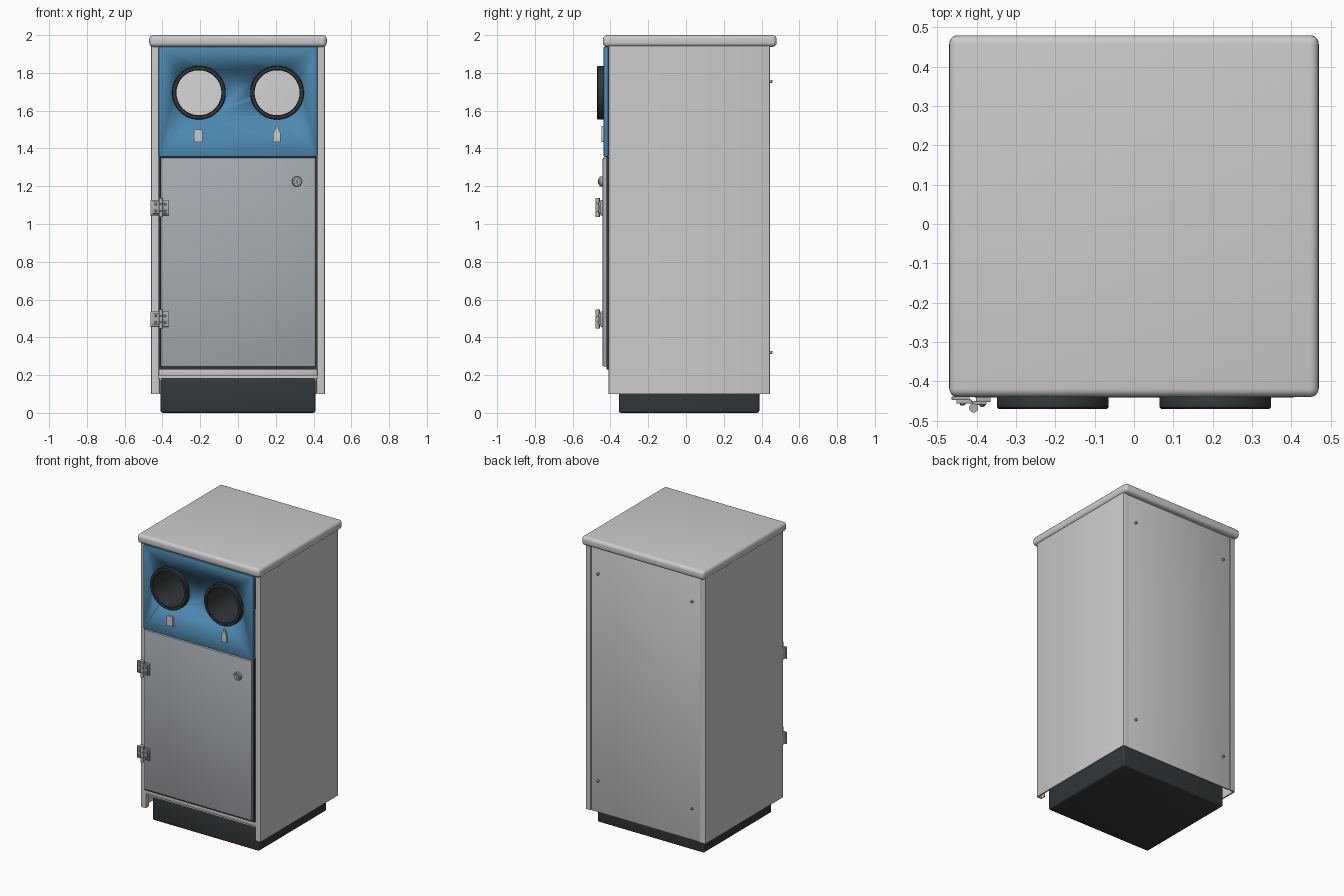
import bpy, bmesh, math
from mathutils import Vector, Matrix

if "Cube" in bpy.data.objects:
    bpy.data.objects.remove(bpy.data.objects["Cube"])


def material(name, rgb):
    m = bpy.data.materials.new(name)
    m.diffuse_color = (*rgb, 1)
    m.use_nodes = True
    m.node_tree.nodes["Principled BSDF"].inputs["Base Color"].default_value = m.diffuse_color
    return m


BLUE = material("blue_paint", (0.075, 0.25, 0.44))
DOOR = material("door_grey", (0.39, 0.41, 0.435))
DARK = material("dark_plastic", (0.033, 0.038, 0.042))
METAL = material("hinge_metal", (0.42, 0.43, 0.44))


def finish(bm, name, mat=None, bevel=0, segments=2):
    bmesh.ops.recalc_face_normals(bm, faces=bm.faces)
    me = bpy.data.meshes.new(name)
    bm.to_mesh(me)
    bm.free()
    ob = bpy.data.objects.new(name, me)
    bpy.context.collection.objects.link(ob)
    if mat:
        me.materials.append(mat)
    bpy.ops.object.select_all(action='DESELECT')
    bpy.context.view_layer.objects.active = ob
    ob.select_set(True)
    if bevel:
        b = ob.modifiers.new("bevel", 'BEVEL')
        b.width, b.segments = bevel, segments
        bpy.ops.object.modifier_apply(modifier=b.name)
    bpy.ops.object.shade_smooth_by_angle(angle=math.radians(35))
    return ob


def box(name, x, y, z, mat=None, bevel=0, segments=2):
    bm = bmesh.new()
    bmesh.ops.create_cube(bm, size=1)
    for v in bm.verts:
        v.co = [(r[0] + r[1]) / 2 + c * (r[1] - r[0]) for c, r in zip(v.co, (x, y, z))]
    return finish(bm, name, mat, bevel, segments)


def extrude(name, pts, vec, mat=None):
    """Fill a 3D outline and push it along vec."""
    bm = bmesh.new()
    f = bm.faces.new([bm.verts.new(p) for p in pts])
    ext = bmesh.ops.extrude_face_region(bm, geom=[f])
    bmesh.ops.translate(bm, vec=Vector(vec),
                        verts=[e for e in ext['geom'] if isinstance(e, bmesh.types.BMVert)])
    return finish(bm, name, mat)


def lathe(name, profile, x, z, mat=None, n=64, closed=False):
    """Revolve (radius, y) points round a front-to-back axis."""
    bm = bmesh.new()
    rings = [[bm.verts.new((x + r * math.cos(t), y, z + r * math.sin(t)))
              for t in (2 * math.pi * i / n for i in range(n))] for r, y in profile]
    pairs = list(zip(rings, rings[1:])) + ([(rings[-1], rings[0])] if closed else [])
    for a, b in pairs:
        for i in range(n):
            j = (i + 1) % n
            bm.faces.new((a[i], a[j], b[j], b[i]))
    if not closed:
        bm.faces.new(rings[0])
        bm.faces.new(rings[-1])
    return finish(bm, name, mat)


def cut(target, cutter):
    m = target.modifiers.new("cut", 'BOOLEAN')
    m.operation, m.object, m.solver = 'DIFFERENCE', cutter, 'EXACT'
    bpy.ops.object.select_all(action='DESELECT')
    bpy.context.view_layer.objects.active = target
    target.select_set(True)
    bpy.ops.object.modifier_apply(modifier=m.name)
    bpy.data.objects.remove(cutter)


# Lid and plinth
box("lid", (-.47, .47), (-.44, .48), (1.938, 2.0), bevel=.022, segments=5)
box("plinth", (-.41, .41), (-.355, .388), (0, .182), DARK, bevel=.012, segments=3)

# Folded sheet side panels with front and back flanges
T = .01
outline = [(.42, -.375), (.42, -.41), (.452, -.41), (.458, -.408), (.46, -.402),
           (.46, .437), (.458, .443), (.452, .446), (.42, .446), (.42, .436),
           (.45, .436), (.45, -.40), (.425, -.40), (.425, -.375)]
for s, side in ((-1, "left"), (1, "right")):
    extrude(side + "_side_panel", [(s * x, y, .10) for x, y in outline], (0, 0, 1.842))

# Back panel and fixing screws
box("back_panel", (-.417, .417), (.434, .443), (.10, 1.94), bevel=.002)
for x in (-.36, .36):
    for z in (.32, 1.755):
        lathe("back_screw", [(.008, .44), (.008, .455), (.005, .459)], x, z, METAL, 16)

# Floor and front sill
box("floor", (-.42, .42), (-.395, .434), (.182, .20))
box("front_sill", (-.42, .42), (-.41, -.385), (.198, .24), bevel=.003)

# Dark frame behind the door, made of four strips
for name, x, z in (("left", (-.422, -.395), (.23, 1.356)), ("right", (.395, .422), (.23, 1.356)),
                   ("bottom", (-.395, .395), (.23, .26)), ("top", (-.395, .395), (1.33, 1.356))):
    box("door_seal_" + name, x, (-.422, -.395), z, DARK)
box("door", (-.41, .411), (-.441, -.412), (.245, 1.352), DOOR, bevel=.005)

# Blue upper fascia with two round openings
fascia = box("fascia", (-.421, .421), (-.436, -.41), (1.355, 1.939), BLUE, bevel=.006)
for x in (-.207, .207):
    cut(fascia, lathe("hole_cutter", [(.13, -.6), (.13, -.3)], x, 1.695))

# Chute rings continuing inside as tubes
for s, side in ((-1, "left"), (1, "right")):
    lathe(side + "_chute", [(.122, -.20), (.126, -.20), (.126, -.41), (.142, -.433),
                            (.142, -.466), (.138, -.47), (.123, -.47), (.119, -.466),
                            (.119, -.45)], s * .207, 1.695, DARK, closed=True)

# Can and bottle symbols
can = [(-.023, 1.434), (.023, 1.434), (.023, 1.496), (.019, 1.50), (-.019, 1.50), (-.023, 1.496)]
bottle = [(-.02, 1.434), (.02, 1.434), (.02, 1.48), (.008, 1.503), (.008, 1.518),
          (-.008, 1.518), (-.008, 1.503), (-.02, 1.48)]
for name, shape, cx in (("can_symbol", can, -.21), ("bottle_symbol", bottle, .206)):
    extrude(name, [(cx + x, -.434, z) for x, z in shape], (0, -.014, 0))

# Lock with key slot
lock = lathe("lock", [(.027, -.435), (.027, -.455), (.024, -.459), (.017, -.459), (.016, -.464)],
             .312, 1.225, METAL, 32)
box("key_slot", (.3095, .3145), (-.4655, -.46), (1.214, 1.236), DARK)

# Hinges: stepped leaves, three knuckles and screws
for z, tag in ((1.087, "upper"), (.497, "lower")):
    h = tag + "_hinge_"
    box(h + "spacer", (-.458, -.423), (-.44, -.409), (z - .036, z + .036), METAL)
    box(h + "frame_leaf", (-.464, -.418), (-.448, -.439), (z - .041, z + .041), METAL, .002)
    box(h + "frame_block", (-.452, -.412), (-.457, -.447), (z - .033, z + .033), METAL, .002)
    box(h + "door_leaf", (-.402, -.365), (-.453, -.439), (z - .041, z + .041), METAL, .002)
    box(h + "door_block", (-.412, -.375), (-.46, -.45), (z - .033, z + .033), METAL, .002)
    for x, y in ((-.436, -.457), (-.386, -.46)):
        for dz in (-.018, .018):
            lathe(h + "screw", [(.007, y + .004), (.007, y - .002), (.004, y - .005)],
                  x, z + dz, METAL, 16)
    for i in (-1, 0, 1):
        bm = bmesh.new()
        bmesh.ops.create_cone(bm, cap_ends=True, segments=24, radius1=.0115, radius2=.0115,
                              depth=.0325, matrix=Matrix.Translation((-.408, -.468, z + i * .034)))
        finish(bm, h + "knuckle", METAL)
